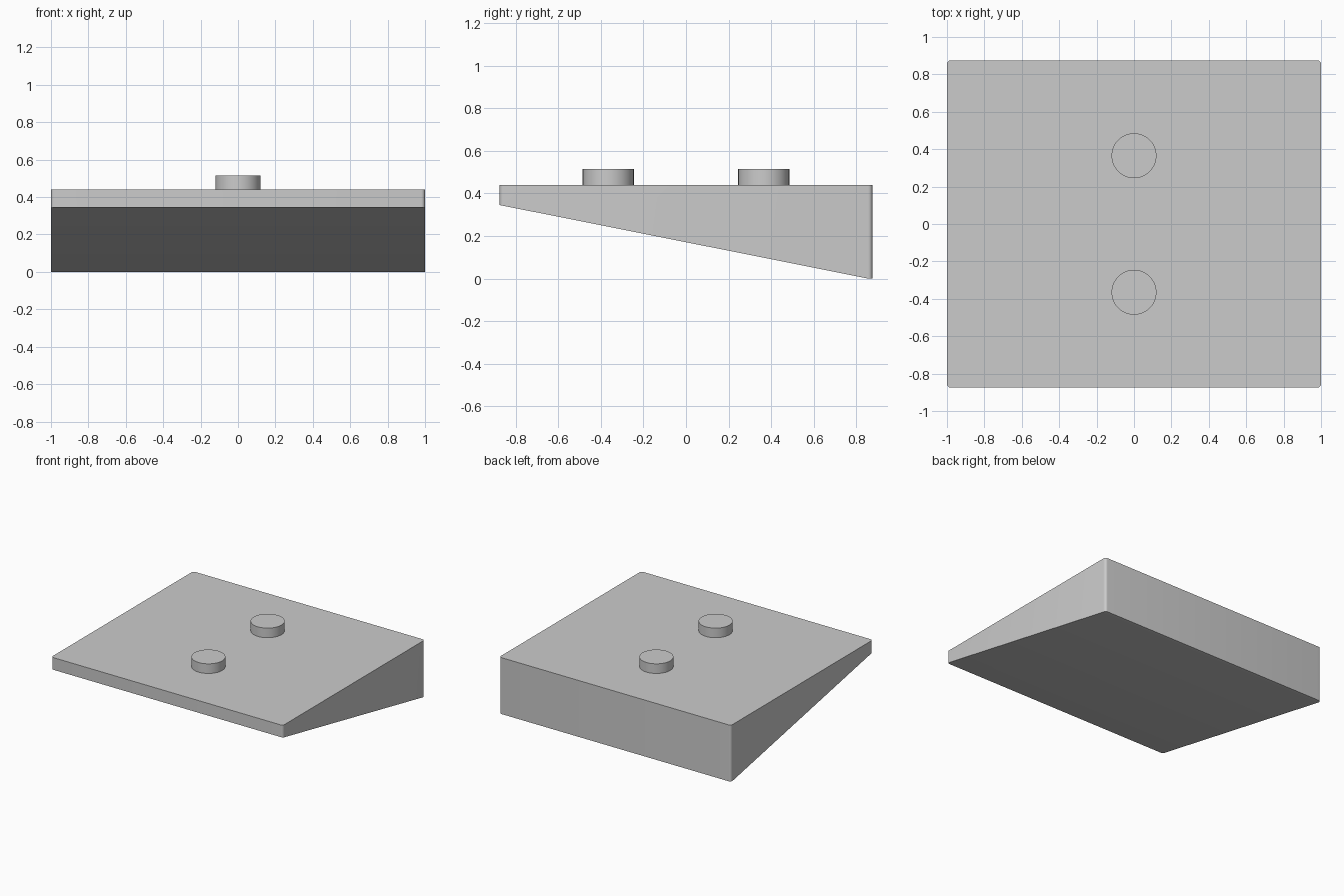
import bpy, bmesh, math

cube = bpy.data.objects.get("Cube")
if cube:
    bpy.data.objects.remove(cube, do_unlink=True)

WIDTH, DEPTH = 1.0, 0.875      # half sizes
TOP, LIP = 0.44, 0.345         # plate top, underside height at the front
RADIUS = 0.02
FLAT_Y = DEPTH - RADIUS        # underside is level behind this line

grey = bpy.data.materials.new("light_grey")
grey.use_nodes = True
colour = (0.6, 0.6, 0.6, 1)
grey.diffuse_color = colour
grey.node_tree.nodes["Principled BSDF"].inputs["Base Color"].default_value = colour


def finish(obj):
    obj.data.materials.append(grey)
    bpy.ops.object.select_all(action="DESELECT")
    obj.select_set(True)
    bpy.context.view_layer.objects.active = obj
    bpy.ops.object.shade_smooth_by_angle(angle=math.radians(35))


def underside(y):
    return max(0, LIP * (FLAT_Y - y) / (FLAT_Y + DEPTH))


# Rounded rectangle outline, counter-clockwise from the back left corner
STEPS = 6
outline = []
for corner, (sx, sy) in enumerate([(1, 1), (-1, 1), (-1, -1), (1, -1)]):
    for i in range(STEPS + 1):
        a = math.pi / 2 * (corner + i / STEPS)
        outline.append((sx * (WIDTH - RADIUS) + RADIUS * math.cos(a),
                        sy * (DEPTH - RADIUS) + RADIUS * math.sin(a)))

# Wedge plate: flat top, vertical rim, sloping underside with a level back strip
bm = bmesh.new()
upper = [bm.verts.new((x, y, TOP)) for x, y in outline]
lower = [bm.verts.new((x, y, underside(y))) for x, y in outline]
bm.faces.new(upper)
n = len(outline)
for i in range(n):
    j = (i + 1) % n
    bm.faces.new((lower[i], lower[j], upper[j], upper[i]))
split = 2 * STEPS + 2
bm.faces.new(lower[:split])
bm.faces.new([lower[0]] + lower[split - 1:])
bmesh.ops.recalc_face_normals(bm, faces=bm.faces)
mesh = bpy.data.meshes.new("wedge_plate")
bm.to_mesh(mesh)
bm.free()
plate = bpy.data.objects.new("wedge_plate", mesh)
bpy.context.collection.objects.link(plate)
finish(plate)

# Two round studs on the top
for name, y in (("front_stud", -0.365), ("back_stud", 0.365)):
    bpy.ops.mesh.primitive_cylinder_add(vertices=48, radius=0.12, depth=0.085,
                                        location=(0, y, 0.4725))
    stud = bpy.context.object
    stud.name = name
    finish(stud)
